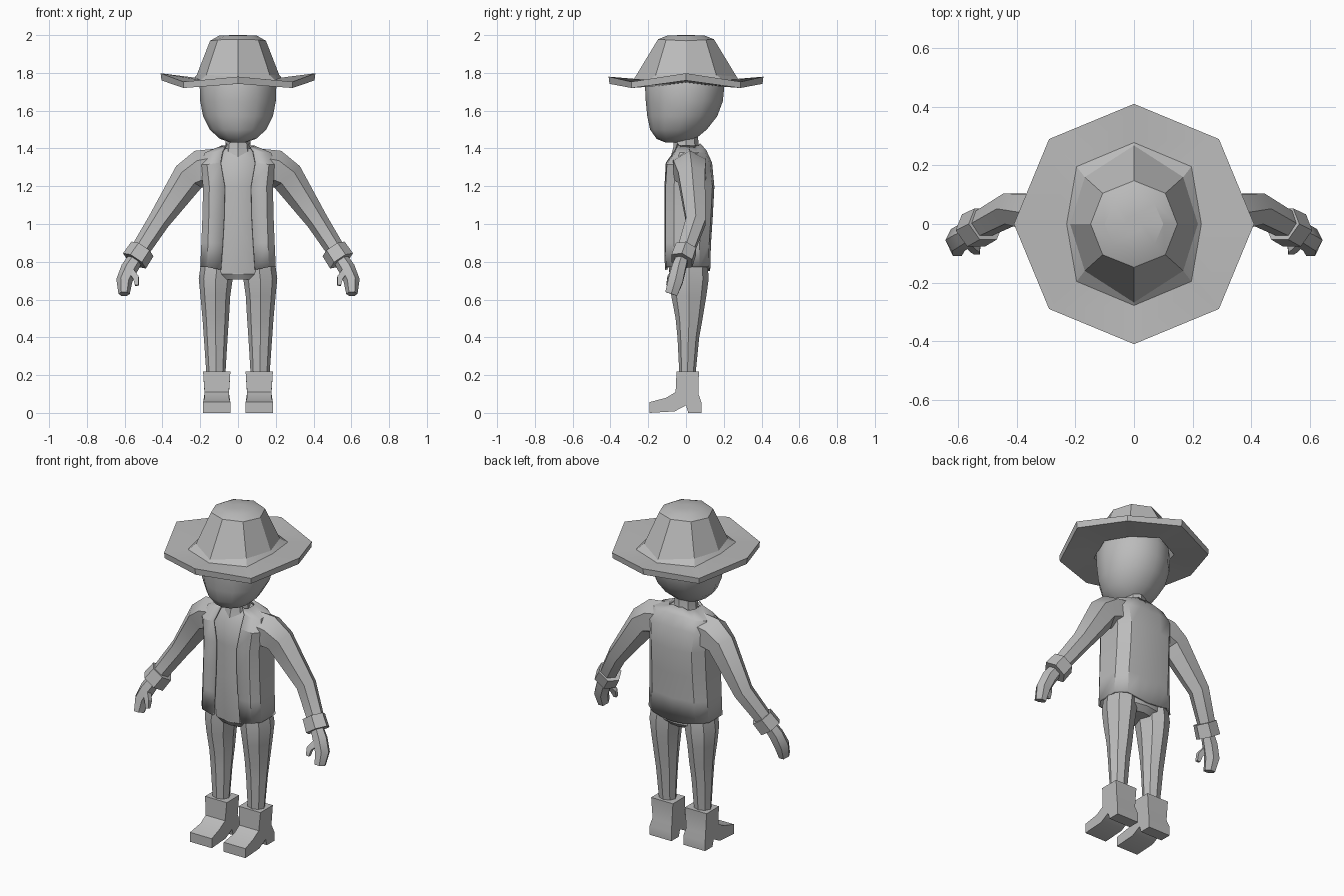
import bpy, bmesh, math
from mathutils import Vector

if "Cube" in bpy.data.objects:
    bpy.data.objects.remove(bpy.data.objects["Cube"])

grey = bpy.data.materials.new("plain_grey")
grey.diffuse_color = (0.5, 0.5, 0.5, 1)
grey.use_nodes = True
grey.node_tree.nodes["Principled BSDF"].inputs["Base Color"].default_value = grey.diffuse_color


def finish(name, bm, mirror=False, smooth=30, solid=0):
    """Turn a bmesh into a named object, mirrored across x where wanted."""
    if mirror:
        geo = bm.verts[:] + bm.edges[:] + bm.faces[:]
        new = bmesh.ops.duplicate(bm, geom=geo)["geom"]
        for v in [g for g in new if isinstance(g, bmesh.types.BMVert)]:
            v.co.x *= -1
    bmesh.ops.remove_doubles(bm, verts=bm.verts[:], dist=0.0005)
    bmesh.ops.recalc_face_normals(bm, faces=bm.faces[:])
    me = bpy.data.meshes.new(name)
    bm.to_mesh(me)
    bm.free()
    ob = bpy.data.objects.new(name, me)
    bpy.context.collection.objects.link(ob)
    me.materials.append(grey)
    if solid:
        m = ob.modifiers.new("thickness", "SOLIDIFY")
        m.thickness, m.offset = solid, -1
    bpy.ops.object.select_all(action="DESELECT")
    ob.select_set(True)
    bpy.context.view_layer.objects.active = ob
    bpy.ops.object.shade_smooth_by_angle(angle=math.radians(smooth))
    return ob


def loft(rings, bm=None, closed=True, caps=True):
    """Skin a list of rings with equal point counts."""
    bm = bm or bmesh.new()
    rows = [[bm.verts.new(p) for p in r] for r in rings]
    n = len(rows[0])
    for a, b in zip(rows, rows[1:]):
        for i in range(n if closed else n - 1):
            j = (i + 1) % n
            bm.faces.new((a[i], a[j], b[j], b[i]))
    if caps:
        bm.faces.new(rows[0])
        bm.faces.new(rows[-1])
    return bm


def oval(z, cx, rx, front, back, n):
    """Flat ring with its own front and back y."""
    cy, ry = (front + back) / 2, (back - front) / 2
    t = [2 * math.pi * i / n for i in range(n)]
    return [(cx + rx * math.sin(a), cy + ry * math.cos(a), z) for a in t]


def tube(sections, bm=None, n=6):
    """Limb along (x, y, z, width in xz, depth in y) sections."""
    pts = [Vector(s[:3]) for s in sections]
    rings = []
    for i, s in enumerate(sections):
        d = (pts[min(i + 1, len(pts) - 1)] - pts[max(i - 1, 0)]).normalized()
        u = Vector((0, 1, 0)).cross(d).normalized()
        v = d.cross(u)
        off = math.pi / 4 if n == 4 else 0
        ring = [2 * math.pi * k / n + off for k in range(n)]
        rings.append([pts[i] + u * s[3] * math.cos(a) + v * s[4] * math.sin(a) for a in ring])
    return loft(rings, bm)


# Hat: rings of (front, diagonal x, diagonal y, side) with heights for each
def hat_ring(f, dx, dy, s, zf, zd, zs):
    return [(0, -f, zf), (dx, -dy, zd), (s, 0, zs), (dx, dy, zd),
            (0, f, zf), (-dx, dy, zd), (-s, 0, zs), (-dx, -dy, zd)]


finish("hat", loft([
    hat_ring(.12, .085, .085, .12, 1.93, 1.93, 1.93),
    hat_ring(.22, .155, .155, .21, 1.75, 1.73, 1.75),
    hat_ring(.405, .288, .288, .405, 1.742, 1.72, 1.76),
    hat_ring(.41, .29, .29, .41, 1.78, 1.753, 1.798),
    hat_ring(.278, .196, .196, .23, 1.765, 1.762, 1.775),
    hat_ring(.268, .168, .16, .218, 1.78, 1.79, 1.79),
    hat_ring(.148, .107, .105, .148, 1.978, 1.975, 1.97),
    hat_ring(.1, .07, .07, .1, 1.997, 1.997, 1.997),
    hat_ring(.03, .02, .02, .03, 2, 2, 2)]), smooth=22)

# Head: rounded back, flatter face
finish("head", loft([oval(z, 0, rx, f, b, 12) for z, rx, f, b in [
    (1.432, .04, -.11, .0), (1.45, .095, -.155, .05), (1.5, .15, -.19, .11),
    (1.57, .185, -.205, .165), (1.65, .2, -.213, .195), (1.73, .203, -.217, .203),
    (1.8, .185, -.195, .19), (1.86, .14, -.14, .14), (1.9, .06, -.06, .06)]]), smooth=50)

# Neck and collar
finish("neck", loft([oval(z, 0, r, -r, r, 8) for z, r in
                     [(1.34, .085), (1.41, .066), (1.47, .064)]]))

# Shirt body down into the hips
finish("shirt", loft([oval(z, 0, rx, f, b, 12) for z, rx, f, b in [
    (.74, .19, -.088, .11), (.85, .175, -.1, .115), (1.0, .165, -.104, .125),
    (1.2, .165, -.104, .135), (1.33, .16, -.098, .12), (1.4, .09, -.05, .075)]]), smooth=40)


# Open jacket: each row runs from one front edge round the back to the other
def jacket_row(z, edge, w, f, b, drop=0):
    half = [(edge, f, z), (w * .82, f + .006, z - drop), (w, f * .55, z - drop),
            (w, b * .55, z - drop), (w * .72, b * .93, z - drop), (w * .35, b, z)]
    back = [(0, b, z - .006)]
    return half + back + [(-x, y, zz) for x, y, zz in reversed(half)]


finish("jacket", loft([jacket_row(*r) for r in [
    (.757, .09, .2, -.112, .128, -.015), (.9, .08, .194, -.114, .132), (1.05, .072, .188, -.115, .142),
    (1.2, .07, .185, -.114, .15), (1.325, .092, .2, -.107, .138, .01),
    (1.39, .082, .175, -.06, .108, .012), (1.428, .06, .085, -.045, .075, .012)]],
    closed=False, caps=False), solid=.014)

# Sleeves, from inside the shoulder to the wrist
finish("sleeves", tube([
    (.11, .015, 1.31, .09, .1), (.19, .02, 1.29, .105, .1), (.26, .03, 1.25, .088, .082),
    (.42, .052, 1.015, .058, .06), (.545, -.015, .82, .048, .048)], n=6), mirror=True)

# Turned cuffs
finish("cuffs", tube([(.506, .0, .868, .07, .064), (.548, -.022, .805, .073, .066)], n=6),
       mirror=True)

# Hands: palm with bent fingers, and a thumb
hand = tube([(.54, -.02, .82, .04, .036), (.575, -.038, .765, .045, .042),
             (.602, -.055, .7, .043, .045), (.603, -.078, .63, .03, .038)], n=6)
tube([(.57, -.055, .755, .024, .02), (.54, -.085, .715, .022, .02),
      (.535, -.095, .675, .014, .014)], hand, n=4)
finish("hands", hand, mirror=True)

# Trousers: a seat joined by two tapering legs
finish("seat", loft([oval(z, 0, rx, f, b, 10) for z, rx, f, b in
                     [(.705, .14, -.07, .085), (.735, .2, -.088, .115), (.8, .188, -.09, .115)]]))
finish("legs", loft([oval(z, cx, rx, f, b, 8) for z, cx, rx, f, b in [
    (.2, .117, .05, -.035, .05), (.4, .118, .063, -.045, .07), (.5, .118, .07, -.055, .088),
    (.62, .12, .079, -.078, .108), (.71, .118, .09, -.088, .12), (.78, .11, .088, -.085, .115)]]),
    mirror=True)

# Boots: side profile with heel, instep and toe, widened across x
profile = [(-.193, .0), (-.193, .057), (-.105, .08), (-.055, .11), (-.05, .22), (.068, .22),
           (.066, .1), (.082, .055), (.082, .0), (.012, .0), (.0, .04), (-.06, .008)]
sides = []
for inner in (True, False):
    row = []
    for y, z in profile:
        pinch = .008 if .07 < z < .2 else 0
        row.append((.04 + pinch if inner else .185 - pinch, y, z))
    sides.append(row)
finish("boots", loft(sides), mirror=True)
